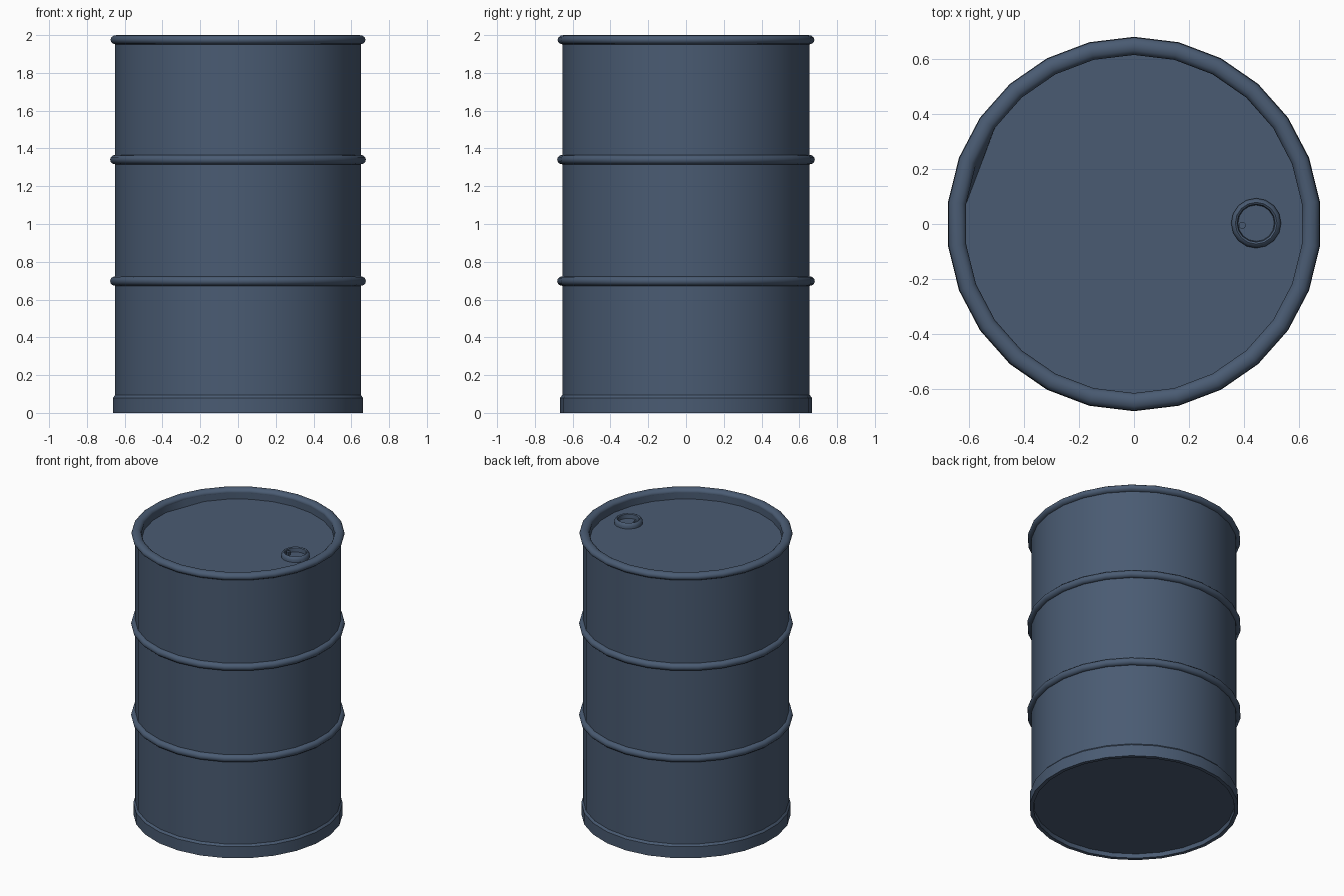
import bpy, bmesh, math

if "Cube" in bpy.data.objects:
    bpy.data.objects.remove(bpy.data.objects["Cube"])

SIDES = 26
mat = bpy.data.materials.new("slate blue paint")
mat.diffuse_color = (0.068, 0.105, 0.17, 1)
mat.use_nodes = True
mat.node_tree.nodes["Principled BSDF"].inputs["Base Color"].default_value = mat.diffuse_color


def lathe(name, profile, sides=SIDES, center=(0, 0), closed=False, cap_start=False, cap_end=False, edit=None):
    """Revolve (radius, z) points; first vertex lies on +y, going round towards -x."""
    bm = bmesh.new()
    rings = []
    for r, z in profile:
        ring = []
        for i in range(sides):
            a = math.pi / 2 + 2 * math.pi * i / sides
            ring.append(bm.verts.new((center[0] + r * math.cos(a), center[1] + r * math.sin(a), z)))
        rings.append(ring)
    if edit:
        edit(rings)
    n = len(rings)
    for k in range(n if closed else n - 1):
        a, b = rings[k], rings[(k + 1) % n]
        for i in range(sides):
            j = (i + 1) % sides
            bm.faces.new((a[i], a[j], b[j], b[i]))
    if cap_start:
        bm.faces.new(rings[0][::-1])
    if cap_end:
        bm.faces.new(rings[-1])
    me = bpy.data.meshes.new(name)
    bm.to_mesh(me)
    bm.free()
    me.materials.append(mat)
    ob = bpy.data.objects.new(name, me)
    bpy.context.collection.objects.link(ob)
    bpy.ops.object.select_all(action='DESELECT')
    ob.select_set(True)
    bpy.context.view_layer.objects.active = ob
    bpy.ops.object.shade_smooth_by_angle(angle=math.radians(40))
    return ob


def oval(radius, z, rw, rh, n=12):
    """Rounded bead cross-section."""
    return [(radius + rw * math.cos(2 * math.pi * k / n), z + rh * math.sin(2 * math.pi * k / n))
            for k in range(n)]


# Main drum wall
lathe("drum_wall", [(0.655, 0.05), (0.655, 1.97)])

# Foot band with recessed floor
lathe("foot_band", [(0.64, 0.03), (0.642, 0.0), (0.667, 0.0), (0.667, 0.08), (0.655, 0.094)], cap_start=True)

# Two rolling hoops and the top rim
for name, z in (("lower_hoop", 0.698), ("upper_hoop", 1.341)):
    lathe(name, oval(0.656, z, 0.026, 0.025), closed=True)
lathe("top_rim", oval(0.648, 1.975, 0.032, 0.025), closed=True)


# Recessed lid, with one dented corner on the left
def dent(rings):
    lid = rings[-1]
    lid[5].co = (lid[4].co + lid[6].co) / 2


lathe("lid", [(0.617, 1.975), (0.616, 1.93)], cap_end=True, edit=dent)

# Bung collar near the right edge of the lid
lathe("bung_collar", [(0.091, 1.928), (0.091, 1.946), (0.084, 1.96), (0.076, 1.965),
                      (0.069, 1.96), (0.066, 1.932)], sides=16, center=(0.445, 0.003))

# Small latch tab inside the collar
lathe("bung_tab", [(0.013, 1.928), (0.013, 1.956)], sides=8, center=(0.395, -0.005), cap_end=True)
